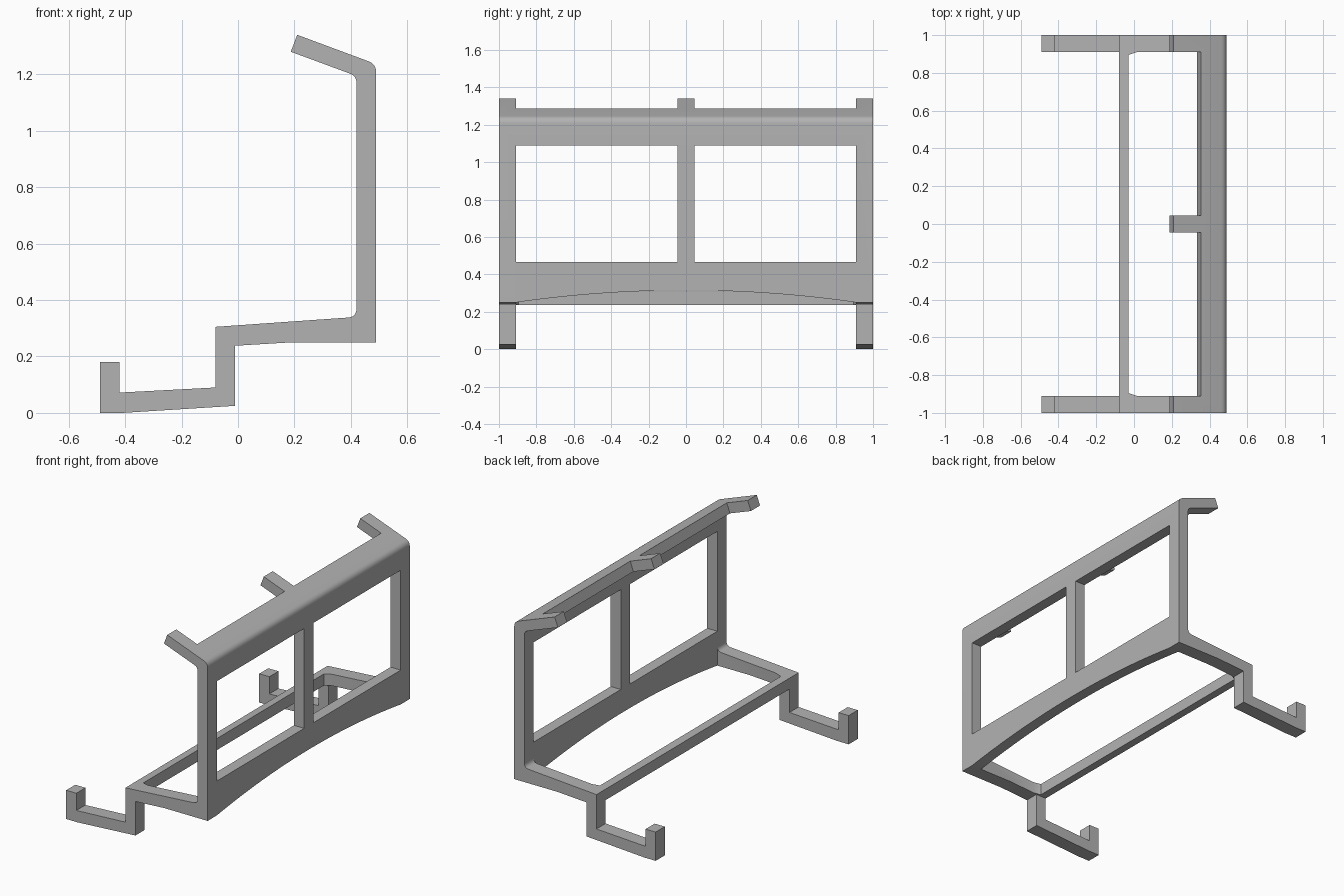
import bpy
import bmesh
from mathutils import Vector

cube = bpy.data.objects.get("Cube")
if cube:
    bpy.data.objects.remove(cube, do_unlink=True)

grey = bpy.data.materials.new("plain_grey")
grey.use_nodes = True
grey.diffuse_color = (0.45, 0.45, 0.45, 1)
grey.node_tree.nodes["Principled BSDF"].inputs["Base Color"].default_value = (0.45, 0.45, 0.45, 1)

INNER = 0.91   # inner face of the end frames
POST = 0.045   # half width of the centre post


def prism(name, outline, axis, start, end):
    """Extrude a 2D outline along one axis; the outline uses the other two axes in order."""
    def place(p, depth):
        co = list(p)
        co.insert(axis, depth)
        return Vector(co)
    bm = bmesh.new()
    face = bm.faces.new([bm.verts.new(place(p, start)) for p in outline])
    grown = bmesh.ops.extrude_face_region(bm, geom=[face])["geom"]
    shift = place((0, 0), end - start)
    bmesh.ops.translate(bm, vec=shift, verts=[g for g in grown if isinstance(g, bmesh.types.BMVert)])
    bmesh.ops.recalc_face_normals(bm, faces=bm.faces)
    mesh = bpy.data.meshes.new(name)
    bm.to_mesh(mesh)
    bm.free()
    mesh.materials.append(grey)
    obj = bpy.data.objects.new(name, mesh)
    bpy.context.collection.objects.link(obj)
    return obj


def rounded(before, corner, after, radius, steps=6):
    """Points of a soft corner."""
    c = Vector(corner)
    a = c + (Vector(before) - c).normalized() * radius
    b = c + (Vector(after) - c).normalized() * radius
    return [tuple(a.lerp(c, t).lerp(c.lerp(b, t), t)) for t in (i / steps for i in range(steps + 1))]


def rect(u0, u1, v0, v1):
    return [(u0, v0), (u1, v0), (u1, v1), (u0, v1)]


# Bent stand profile: foot hook, step, seat arm, upright, top hook
tip_top, tip_low = (0.21, 1.34), (0.187, 1.28)
profile = [(-0.49, 0), (-0.41, 0), (-0.01, 0.025), (-0.01, 0.238), (0.19, 0.25), (0.49, 0.25)]
profile += rounded((0.49, 0.25), (0.49, 1.236), tip_top, 0.03)
profile += [tip_top, tip_low]
profile += rounded(tip_low, (0.42, 1.194), (0.42, 0.34), 0.025)
profile += rounded((0.42, 1.19), (0.42, 0.34), (-0.08, 0.305), 0.03)
profile += [(-0.08, 0.305), (-0.08, 0.09), (-0.42, 0.072), (-0.42, 0.18), (-0.49, 0.18)]
frame = prism("stand_frame", profile, 1, -1, 1)

cutters = []

# Open space between the foot hooks, leaving the front cross rail
cutters.append(prism("foot_gap", [(-0.6, -0.1), (0.05, -0.1), (0.05, 0.236), (-0.08, 0.236),
                                  (-0.08, 0.5), (-0.6, 0.5)], 1, -INNER, INNER))

# Open floor, with small gussets beside the cross rail
floor = [(-0.03, -0.895), (0.015, -INNER), (0.42, -INNER), (0.42, INNER), (0.015, INNER), (-0.03, 0.895)]
cutters.append(prism("floor_gap", floor, 2, 0.15, 0.42))

# Arched underside of the back panel
arch = [(-INNER, 0.1), (INNER, 0.1)]
for i in range(25):
    t = 1 - i / 12
    arch.append((INNER * t, 0.25 + 0.065 * (1 - t * t)))
cutters.append(prism("panel_arch", arch, 0, 0.4, 0.6))

# Windows and gaps between the top hooks, on each side of the post
for side in (-1, 1):
    a, b = sorted((side * POST, side * INNER))
    cutters.append(prism("window", rect(a, b, 0.465, 1.09), 0, 0.38, 0.6))
    cutters.append(prism("hook_gap", [(0, 1.1), (0.288, 1.1), (0.395, 1.4), (0, 1.4)], 1, a, b))

bpy.context.view_layer.objects.active = frame
for cutter in cutters:
    cutter.hide_render = True
    mod = frame.modifiers.new(cutter.name, "BOOLEAN")
    mod.operation = "DIFFERENCE"
    mod.solver = "EXACT"
    mod.object = cutter
    bpy.ops.object.modifier_apply(modifier=mod.name)
    bpy.data.objects.remove(cutter, do_unlink=True)

for obj in bpy.context.selected_objects:
    obj.select_set(False)
frame.select_set(True)
bpy.ops.object.shade_smooth_by_angle(angle=0.5)
